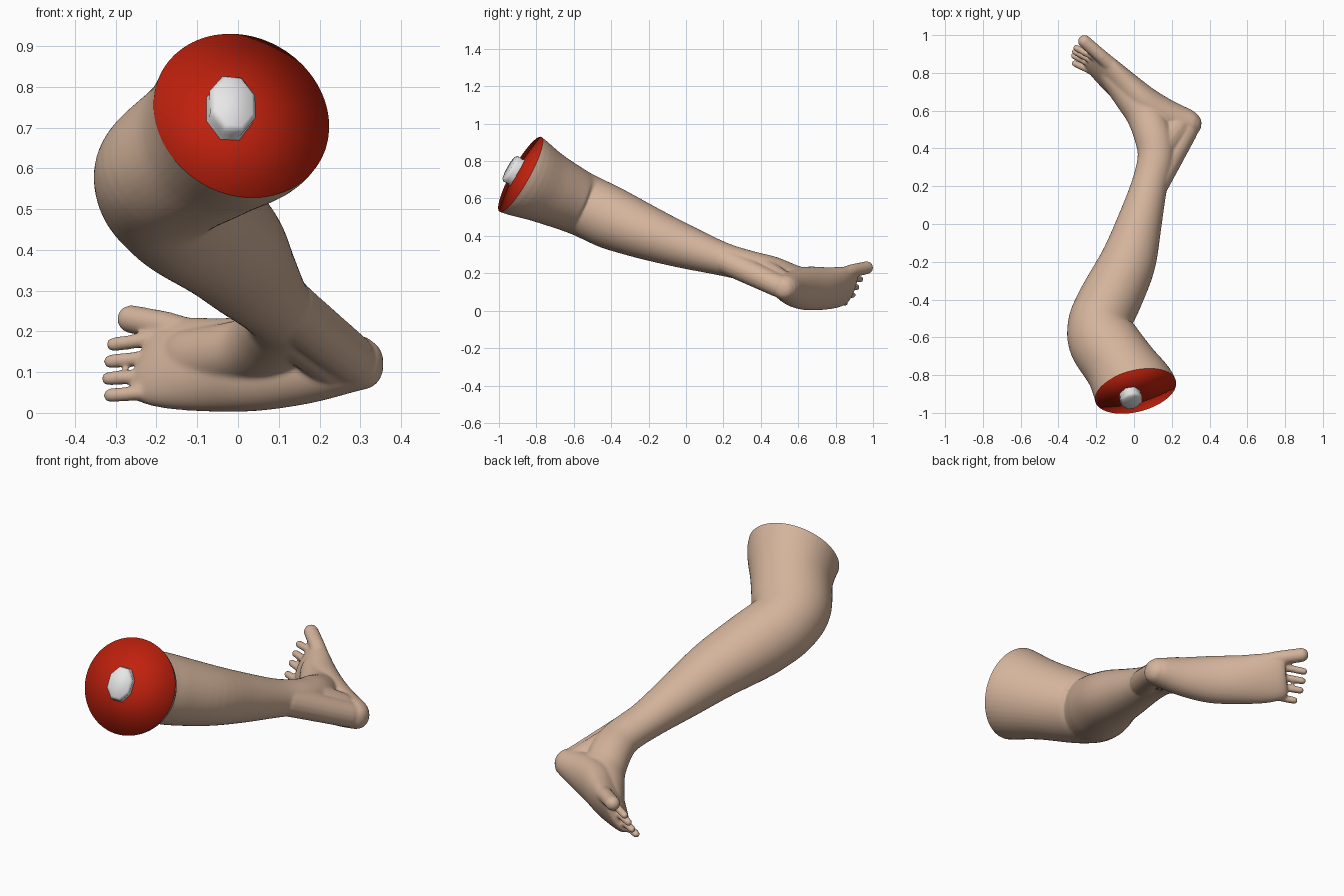
import bpy, bmesh, math
from mathutils import Vector

if "Cube" in bpy.data.objects:
    bpy.data.objects.remove(bpy.data.objects["Cube"])

def material(name, rgb):
    m = bpy.data.materials.new(name)
    m.diffuse_color = (*rgb, 1)
    m.use_nodes = True
    m.node_tree.nodes["Principled BSDF"].inputs["Base Color"].default_value = m.diffuse_color
    return m

SKIN = material("skin", (0.66, 0.455, 0.33))
RED = material("cut_flesh", (0.53, 0.015, 0.004))
BONE = material("bone_white", (0.8, 0.8, 0.8))

CUT = Vector((0.005, -0.885, 0.73))
CUT_N = Vector((0.22, -0.85, 0.48)).normalized()

def make_object(name, bm, mat):
    me = bpy.data.meshes.new(name)
    bm.normal_update()
    bm.to_mesh(me)
    bm.free()
    me.materials.append(mat)
    ob = bpy.data.objects.new(name, me)
    bpy.context.collection.objects.link(ob)
    return ob

def refine(rows, steps=5):
    """Catmull-Rom interpolation between rows of numbers."""
    out = []
    for i in range(len(rows) - 1):
        p0, p1, p2, p3 = (rows[min(max(j, 0), len(rows) - 1)] for j in range(i - 1, i + 3))
        for s in range(steps):
            t = s / steps
            out.append(tuple(0.5 * (2 * b + (c - a) * t + (2 * a - 5 * b + 4 * c - d) * t * t
                                    + (3 * b - a - 3 * c + d) * t ** 3)
                             for a, b, c, d in zip(p0, p1, p2, p3)))
    return out + [rows[-1]]

def loft(bm, rows, ups, n=24):
    """Closed tube: rows are (x, y, z, half side, half up), ups give the up direction."""
    pts = [Vector(r[:3]) for r in rows]
    rings = []
    for i, r in enumerate(rows):
        t = (pts[min(i + 1, len(pts) - 1)] - pts[max(i - 1, 0)]).normalized()
        side = t.cross(ups[i]).normalized()
        up = side.cross(t)
        rings.append([bm.verts.new(pts[i] + side * math.cos(a) * r[3] + up * math.sin(a) * r[4])
                      for a in (2 * math.pi * (k + 0.5) / n for k in range(n))])
    for a, b in zip(rings, rings[1:]):
        for k in range(n):
            bm.faces.new((a[k], a[(k + 1) % n], b[(k + 1) % n], b[k]))
    bm.faces.new(rings[0][::-1])
    bm.faces.new(rings[-1])

def rod(bm, a, b, ra, rb, steps=6):
    """Rounded finger-like rod from a to b."""
    a, b = Vector(a), Vector(b)
    d = (b - a).normalized()
    rows = []
    for s in range(1, steps):
        ang = math.pi / 2 * s / steps
        rows.append((*(a - d * ra * math.cos(ang)), ra * math.sin(ang), ra * math.sin(ang)))
    rows += [(*a, ra, ra), (*b, rb, rb)]
    for s in range(1, steps):
        ang = math.pi / 2 * s / steps
        rows.append((*(b + d * rb * math.sin(ang)), rb * math.cos(ang), rb * math.cos(ang)))
    loft(bm, rows, [Vector((0, 0, 1))] * len(rows), 16)

bm = bmesh.new()

# thigh, knee, calf, ankle and instep
start = CUT + CUT_N * 0.1
leg = refine([(*start, 0.222, 0.23), (*CUT, 0.222, 0.23),
              (-0.07, -0.755, 0.663, 0.192, 0.197), (-0.162, -0.62, 0.598, 0.186, 0.175),
              (-0.182, -0.53, 0.557, 0.168, 0.168), (-0.152, -0.45, 0.519, 0.165, 0.168),
              (-0.112, -0.37, 0.482, 0.163, 0.164), (-0.032, -0.2, 0.413, 0.148, 0.143),
              (0.027, 0.0, 0.34, 0.12, 0.116), (0.08, 0.2, 0.275, 0.096, 0.089),
              (0.115, 0.35, 0.235, 0.096, 0.083), (0.103, 0.46, 0.203, 0.1, 0.087),
              (0.052, 0.58, 0.16, 0.095, 0.082), (-0.03, 0.68, 0.14, 0.082, 0.08),
              (-0.12, 0.775, 0.13, 0.06, 0.075), (-0.17, 0.83, 0.13, 0.035, 0.06)])
loft(bm, leg, [Vector((0, 0, 1))] * len(leg), 48)

# foot, rolled so that the big toe side points up; the last number is the roll
foot = refine([(0.356, 0.525, 0.12, 0.015, 0.017, 0), (0.345, 0.526, 0.12, 0.04, 0.042, 0),
               (0.32, 0.528, 0.12, 0.062, 0.061, 0),
               (0.28, 0.535, 0.122, 0.074, 0.072, 0), (0.17, 0.575, 0.12, 0.085, 0.098, 0.2),
               (0.05, 0.64, 0.12, 0.09, 0.117, 0.5), (-0.06, 0.733, 0.118, 0.078, 0.12, 0.8),
               (-0.15, 0.815, 0.123, 0.06, 0.122, 1), (-0.205, 0.868, 0.13, 0.042, 0.113, 1),
               (-0.228, 0.888, 0.133, 0.025, 0.095, 1)])
loft(bm, foot, [Vector((0.34 * r[5], 0.34 * r[5], 0.9)) for r in foot], 40)

# heel tendon and the flesh that joins it to the ankle
rod(bm, (0.12, 0.22, 0.262), (0.275, 0.49, 0.135), 0.07, 0.062)
rod(bm, (0.125, 0.38, 0.225), (0.225, 0.505, 0.145), 0.08, 0.075)

# toes: base, tip, radii
rod(bm, (-0.1, 0.82, 0.185), (-0.17, 0.885, 0.21), 0.042, 0.037)
rod(bm, (-0.17, 0.885, 0.212), (-0.262, 0.966, 0.23), 0.036, 0.035)
for base, tip in [((-0.19, 0.87, 0.184), (-0.306, 0.932, 0.168)),
                  ((-0.195, 0.85, 0.138), (-0.313, 0.912, 0.126)),
                  ((-0.2, 0.83, 0.093), (-0.318, 0.89, 0.084)),
                  ((-0.205, 0.798, 0.052), (-0.313, 0.85, 0.043))]:
    rod(bm, base, tip, 0.019, 0.0178)

# fuse all the flesh into one smooth skin
bmesh.ops.recalc_face_normals(bm, faces=bm.faces)
blank = make_object("leg_blank", bm, SKIN)
rm = blank.modifiers.new("fuse", 'REMESH')
rm.mode = 'VOXEL'
rm.voxel_size = 0.006
sm = blank.modifiers.new("soften", 'SMOOTH')
sm.factor = 0.5
sm.iterations = 12
dg = bpy.context.evaluated_depsgraph_get()
fused = bpy.data.meshes.new_from_object(blank.evaluated_get(dg))
bm = bmesh.new()
bm.from_mesh(fused)
bpy.data.objects.remove(blank)

# slice the thigh and collect the rim
bmesh.ops.bisect_plane(bm, geom=bm.verts[:] + bm.edges[:] + bm.faces[:], dist=1e-5,
                       plane_co=CUT, plane_no=CUT_N, clear_outer=True)
rim = [[v.co.copy() for v in e.verts] for e in bm.edges if e.is_boundary]
for f in bm.faces:
    f.smooth = True
    f.material_index = 0
make_object("leg_skin", bm, SKIN)

# cut surface: shallow cone over the rim, with a small tucked-in lip rounding its shading
bm = bmesh.new()
for a, b in rim:
    top = CUT + CUT_N * 0.025
    if (b - a).cross(top - a).dot(CUT_N) < 0:
        a, b = b, a
    tuck = [p.lerp(CUT, 0.03) - CUT_N * 0.015 for p in (a, b)]
    for pts in ((a, b, top), (b, a, *tuck)):
        bm.faces.new([bm.verts.new(p) for p in pts]).smooth = True
bmesh.ops.remove_doubles(bm, verts=bm.verts, dist=1e-5)
make_object("cut_surface", bm, RED)

# bone stump with a pinched waist
bm = bmesh.new()
base = Vector((-0.027, -0.882, 0.727))
rows = [(*(base + CUT_N * d), rx, rz) for d, rx, rz in
        [(-0.01, 0.066, 0.094), (0.014, 0.066, 0.094), (0.037, 0.058, 0.08),
         (0.062, 0.062, 0.084), (0.075, 0.05, 0.07)]]
loft(bm, rows, [Vector((0.1, 0, 1))] * len(rows), 8)
bmesh.ops.recalc_face_normals(bm, faces=bm.faces)
bone = make_object("bone", bm, BONE)
bpy.context.view_layer.objects.active = bone
bone.select_set(True)
bpy.ops.object.shade_smooth_by_angle(angle=math.radians(70))
